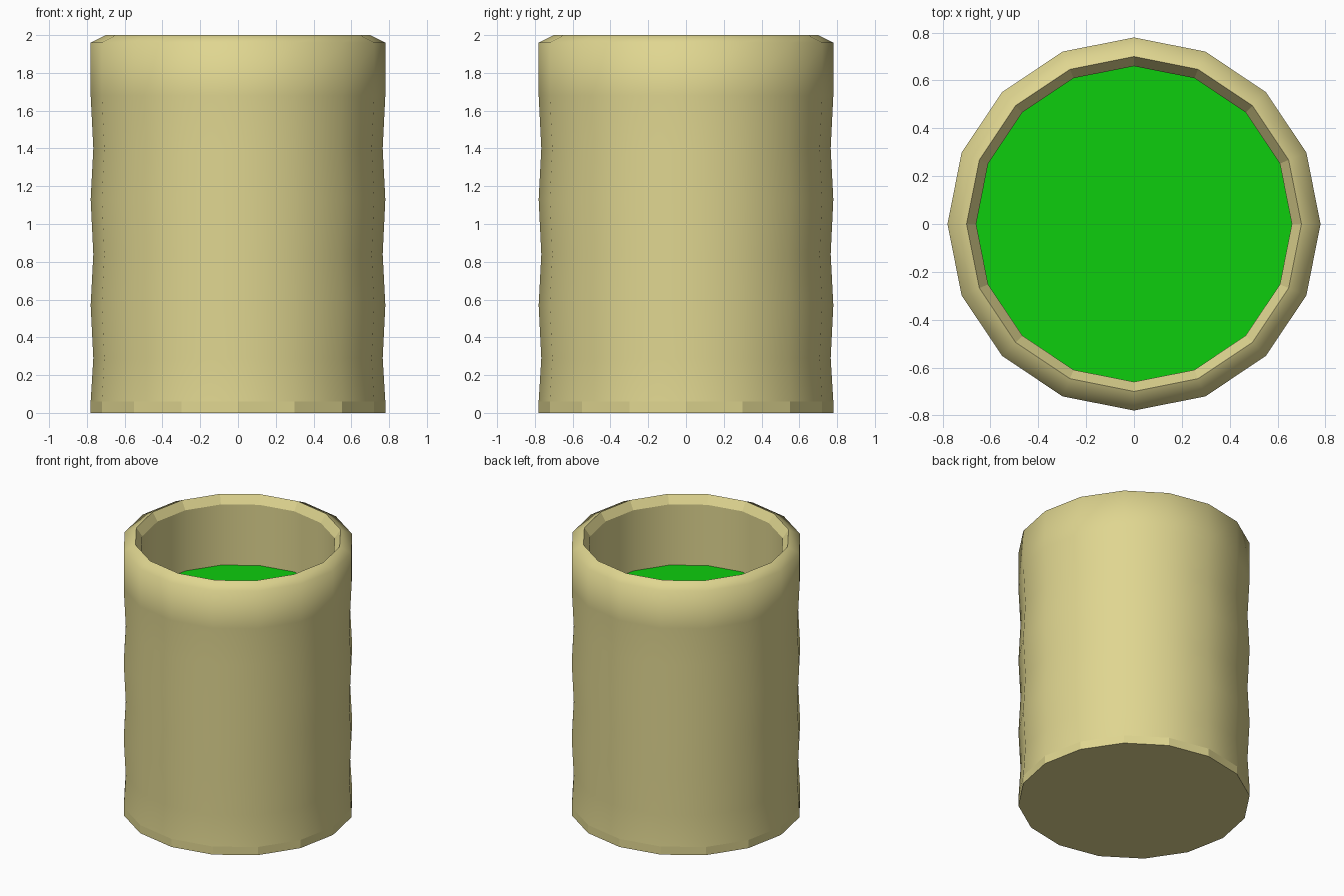
import bpy
import bmesh
from math import cos, sin, tau

SIDES = 16

cube = bpy.data.objects.get("Cube")
if cube:
    bpy.data.objects.remove(cube, do_unlink=True)


def make_material(name, rgb):
    mat = bpy.data.materials.new(name)
    mat.use_nodes = True
    colour = (*rgb, 1.0)
    mat.diffuse_color = colour
    mat.node_tree.nodes["Principled BSDF"].inputs["Base Color"].default_value = colour
    return mat


def add_ring(bm, radius, z):
    return [bm.verts.new((radius * cos(tau * i / SIDES), radius * sin(tau * i / SIDES), z))
            for i in range(SIDES)]


def finish(bm, name, mat):
    mesh = bpy.data.meshes.new(name)
    bm.to_mesh(mesh)
    bm.free()
    mesh.materials.append(mat)
    obj = bpy.data.objects.new(name, mesh)
    bpy.context.collection.objects.link(obj)
    return obj


cream = make_material("cream", (0.74, 0.67, 0.28))
green = make_material("bright green", (0.004, 0.61, 0.004))

FLOOR = 1.49

# Profile from the base, up the wavy outside, over the rim and down the inside:
# (radius, height, whether the band above is smooth, whether the ring is sharp)
profile = [
    (0.78, 0.0, False, True),
    (0.78, 0.06, True, True),
    (0.766, 0.29, True, False),
    (0.78, 0.57, True, False),
    (0.766, 0.84, True, False),
    (0.78, 1.13, True, False),
    (0.766, 1.40, True, False),
    (0.78, 1.68, True, False),
    (0.78, 1.96, True, False),
    (0.70, 2.0, False, True),
    (0.66, 1.94, True, True),
    (0.66, FLOOR, True, True),
]

# Cup body
bm = bmesh.new()
rings = [add_ring(bm, r, z) for r, z, _, _ in profile]
for k in range(len(rings) - 1):
    low, high = rings[k], rings[k + 1]
    for i in range(SIDES):
        j = (i + 1) % SIDES
        face = bm.faces.new((low[i], low[j], high[j], high[i]))
        face.smooth = profile[k][2]
bm.faces.new(list(reversed(rings[0])))

# Sharp rings at the base band and both rim edges
for ring, (_, _, _, sharp) in zip(rings, profile):
    if sharp:
        for i in range(SIDES):
            bm.edges.get((ring[i], ring[(i + 1) % SIDES])).smooth = False
finish(bm, "cup_body", cream)

# Green surface inside the cup
bm = bmesh.new()
bm.faces.new(add_ring(bm, 0.66, FLOOR))
finish(bm, "cup_filling", green)
